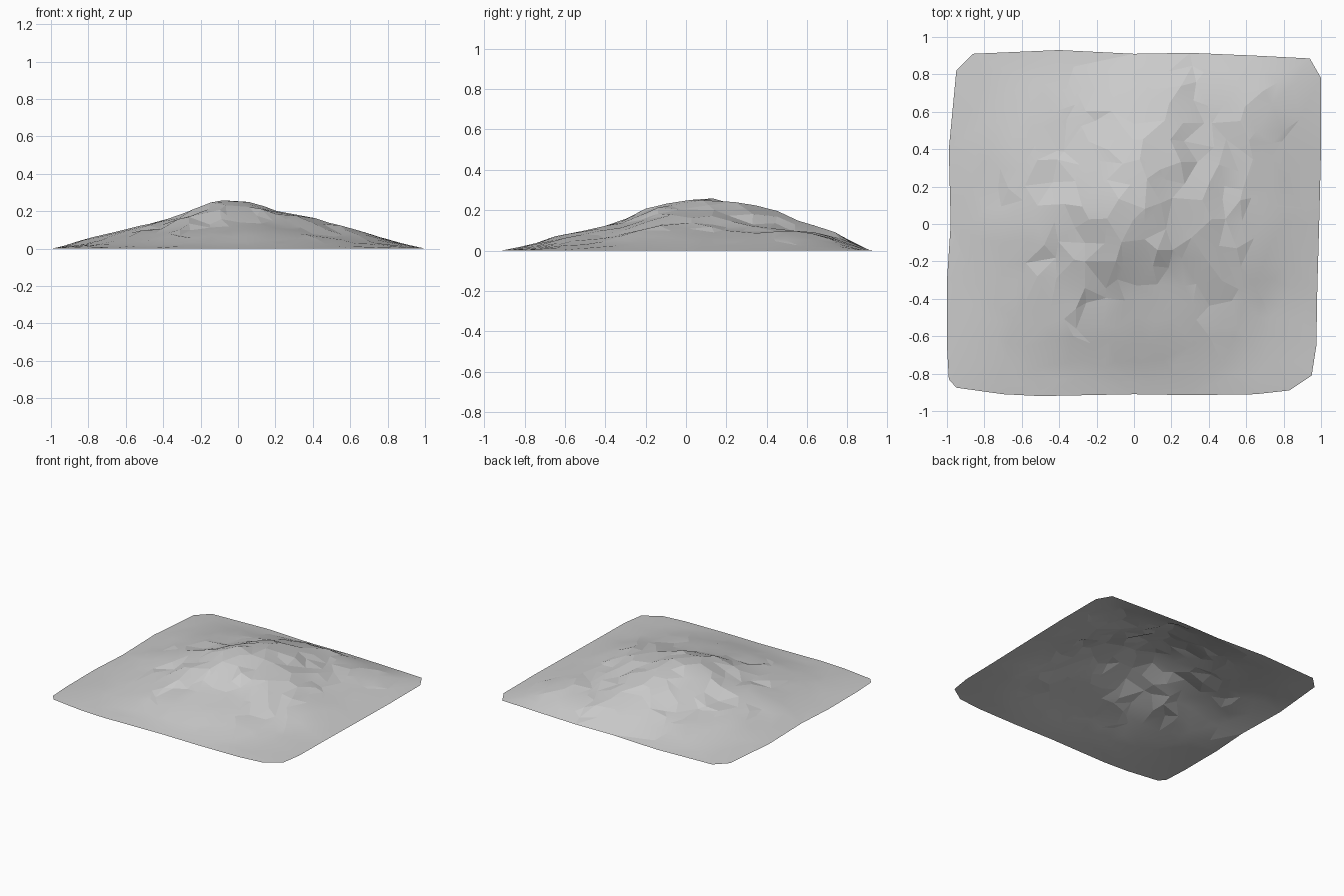
import bpy, math, random
from mathutils import Vector
from mathutils.geometry import delaunay_2d_cdt

random.seed(4)
if "Cube" in bpy.data.objects:
    bpy.data.objects.remove(bpy.data.objects["Cube"], do_unlink=True)

# Stone colour
stone = bpy.data.materials.new("grey stone")
stone.use_nodes = True
GREY = (0.6, 0.6, 0.6, 1)
stone.diffuse_color = GREY
stone.node_tree.nodes["Principled BSDF"].inputs["Base Color"].default_value = GREY

# Rounded, slightly uneven rim of the ground sheet
OUTLINE = [(-.95, .82), (-.86, .91), (-.4, .93), (0, .91), (.3, .915), (.65, .9),
           (.94, .885), (1, .78), (1, .4), (.99, 0), (.98, -.35), (.975, -.65),
           (.95, -.81), (.83, -.89), (.65, -.91), (.3, -.915), (0, -.91),
           (-.5, -.92), (-.7, -.91), (-.95, -.875), (-.99, -.83), (-1, -.65),
           (-1, -.3), (-.98, 0), (-.99, .4)]

# Crest profiles along x and y
CREST_X = [(-1, 0), (-.8, .045), (-.6, .09), (-.4, .135), (-.2, .235), (-.08, .264),
           (.1, .25), (.2, .21), (.4, .155), (.6, .1), (.8, .04), (1, 0)]
CREST_Y = [(-.92, 0), (-.72, .03), (-.6, .075), (-.4, .115), (-.2, .2), (0, .255),
           (.13, .264), (.2, .24), (.35, .23), (.5, .175), (.7, .105), (.92, 0)]

# Spurs and gullies: x, y, height, radius
FEATURES = [(.38, .42, -.035, .14), (.66, .58, .025, .15), (-.3, .36, -.015, .12),
            (-.58, .4, .02, .16), (-.62, -.1, .012, .14), (-.42, -.42, .025, .16),
            (.24, -.55, .02, .16), (.58, -.22, .02, .15), (.0, -.42, -.012, .1)]


def sample(profile, t):
    for (a, ha), (b, hb) in zip(profile, profile[1:]):
        if a <= t <= b:
            return ha + (hb - ha) * (t - a) / (b - a)
    return 0


def height(x, y):
    lean = .3 * max(0, y - .1)
    h = sample(CREST_X, x - lean * (1 - abs(x))) * sample(CREST_Y, y) / .264
    for fx, fy, fh, r in FEATURES:
        h += fh * math.exp(-((x - fx) ** 2 + (y - fy) ** 2) / (2 * r * r))
    edge = min(1, (1 - abs(x)) / .12, (.92 - abs(y)) / .12)
    rough = min(.011, h * .1) * random.uniform(-1, 1)
    return max(.004, (h + rough) * max(0, edge) + .004)


# Scattered points inside the rim, joined into irregular triangles
points = [Vector(p) for p in OUTLINE]
rim = len(points)
STEP = .105
for i in range(-8, 9):
    for j in range(-8, 9):
        x = i * STEP + (j % 2 - .5) * STEP * .5 + random.uniform(-.035, .035)
        y = j * STEP + random.uniform(-.035, .035)
        if abs(x) < .91 and abs(y) < .86 and abs(x) + abs(y) < 1.7:
            points.append(Vector((x, y)))
rim_edges = [(k, (k + 1) % rim) for k in range(rim)]
flat, _, faces, *_ = delaunay_2d_cdt(points, rim_edges, [], 1, 1e-5)

verts = []
for p in flat:
    on_rim = any((p - q).length < 1e-4 for q in points[:rim])
    verts.append((p.x, p.y, 0 if on_rim else height(p.x, p.y)))

# Open hill sheet
mesh = bpy.data.meshes.new("hill")
mesh.from_pydata(verts, [], faces)
mesh.materials.append(stone)
hill = bpy.data.objects.new("hill", mesh)
bpy.context.collection.objects.link(hill)
bpy.context.view_layer.objects.active = hill
hill.select_set(True)
bpy.ops.object.shade_smooth_by_angle(angle=math.radians(7))
